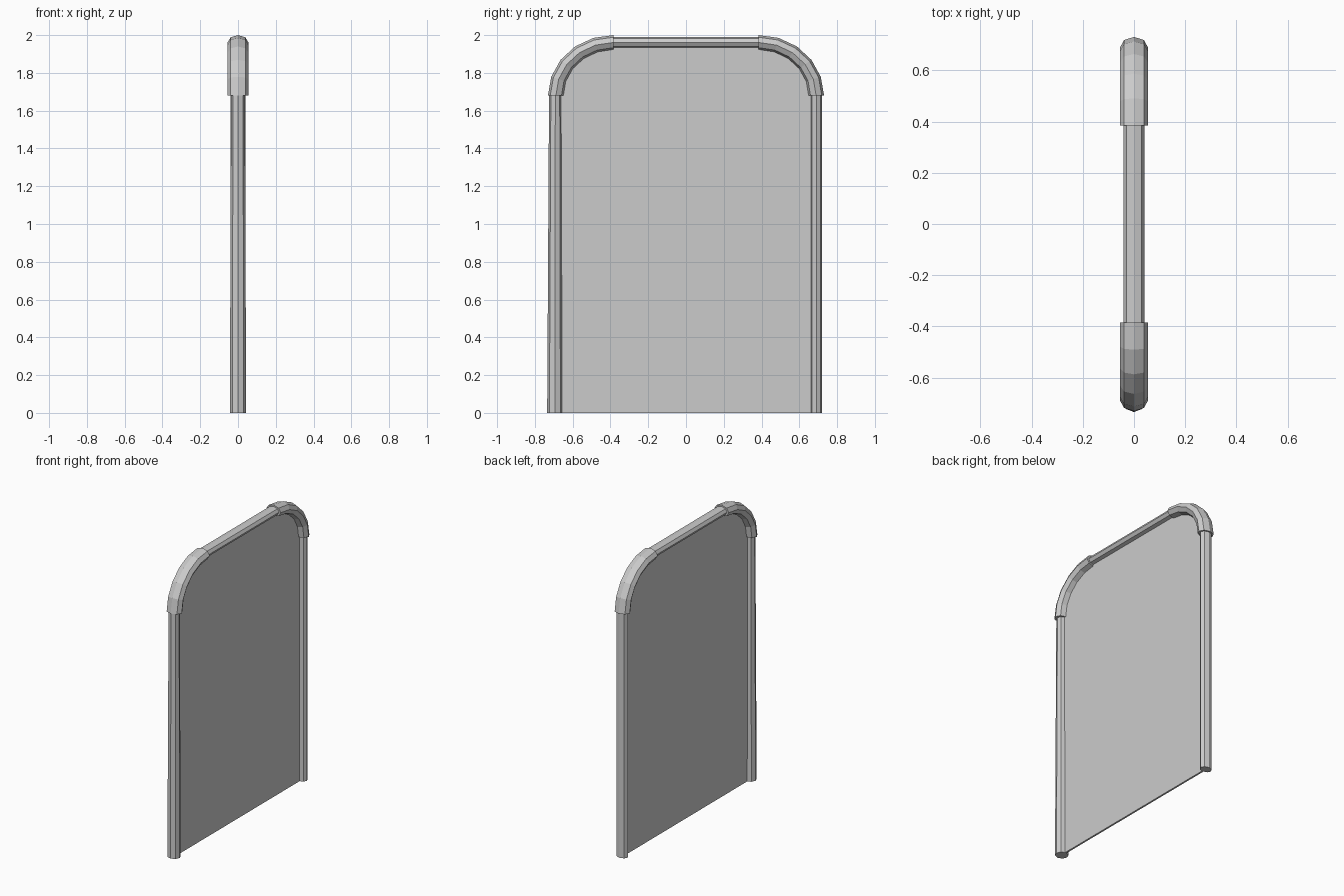
import bpy, bmesh, math
from mathutils import Vector

if "Cube" in bpy.data.objects:
    bpy.data.objects.remove(bpy.data.objects["Cube"])

SIDES = 8


def make_object(name, bm):
    bmesh.ops.recalc_face_normals(bm, faces=bm.faces)
    me = bpy.data.meshes.new(name)
    bm.to_mesh(me)
    bm.free()
    ob = bpy.data.objects.new(name, me)
    bpy.context.collection.objects.link(ob)
    return ob


def tube(name, stations):
    """Sweep an elliptical octagon; station = (y, z, direction angle, half width in x, half depth)."""
    bm = bmesh.new()
    rings = []
    for y, z, ang, rx, rd in stations:
        n = Vector((0, -math.sin(ang), math.cos(ang)))  # in-plane normal of the path
        ring = []
        for i in range(SIDES):
            t = 2 * math.pi * i / SIDES
            p = Vector((rx * math.cos(t), y, z)) + n * rd * math.sin(t)
            ring.append(bm.verts.new(p))
        rings.append(ring)
    for a, b in zip(rings, rings[1:]):
        for i in range(SIDES):
            j = (i + 1) % SIDES
            bm.faces.new((a[i], a[j], b[j], b[i]))
    bm.faces.new(rings[0])
    bm.faces.new(rings[-1])
    return make_object(name, bm)


UP = math.pi / 2

# Upright posts (the left one tapers slightly)
tube("left_post", [(-0.694, 0, UP, 0.043, 0.041), (-0.692, 1.70, UP, 0.037, 0.033)])
tube("right_post", [(0.69, 0, UP, 0.041, 0.031), (0.69, 1.70, UP, 0.041, 0.031)])

# Top rail
tube("top_rail", [(-0.41, 1.961, 0, 0.042, 0.029), (0.41, 1.961, 0, 0.042, 0.029)])

# Thick curved corner sleeves
STEPS = 5
for side, name in ((-1, "left_corner"), (1, "right_corner")):
    stations = []
    for k in range(STEPS + 1):
        t = UP * k / STEPS
        y = 0.385 + 0.304 * math.cos(t)
        z = 1.68 + 0.281 * math.sin(t)
        stations.append((side * y, z, t + UP if side > 0 else UP - t, 0.055, 0.042 - 0.003 * k / STEPS))
    tube(name, stations)

# Thin infill panel with rounded top corners
outline = [(-0.69, 0), (0.69, 0)]
arc = [(0.385 + 0.304 * math.cos(UP * k / STEPS), 1.68 + 0.281 * math.sin(UP * k / STEPS))
       for k in range(STEPS + 1)]
outline += arc + [(-y, z) for y, z in reversed(arc)]
bm = bmesh.new()
face = bm.faces.new([bm.verts.new((-0.006, y, z)) for y, z in outline])
ext = bmesh.ops.extrude_face_region(bm, geom=[face])
bmesh.ops.translate(bm, vec=(0.012, 0, 0),
                    verts=[g for g in ext["geom"] if isinstance(g, bmesh.types.BMVert)])
if not face.is_valid or len([f for f in bm.faces if len(f.verts) > 4]) < 2:
    bmesh.ops.holes_fill(bm, edges=bm.edges, sides=0)
make_object("panel", bm)
